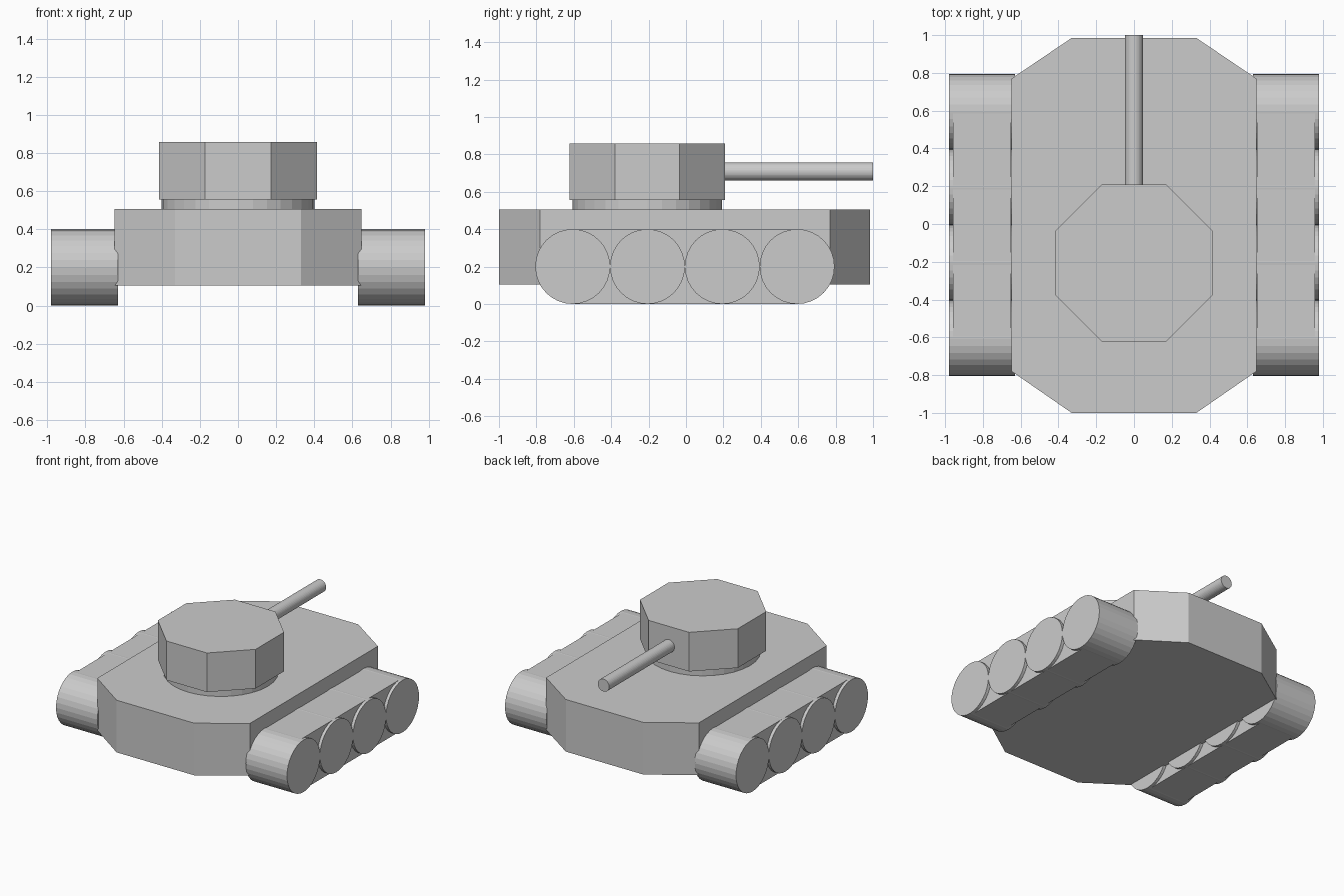
import bpy, bmesh, math
from mathutils import Matrix, Vector

if "Cube" in bpy.data.objects:
    bpy.data.objects.remove(bpy.data.objects["Cube"])


def prism(name, outline, z0, z1):
    """Extrude a plan outline (x, y) from z0 to z1."""
    bm = bmesh.new()
    face = bm.faces.new([bm.verts.new((x, y, z0)) for x, y in outline])
    ext = bmesh.ops.extrude_face_region(bm, geom=[face])
    top = [g for g in ext["geom"] if isinstance(g, bmesh.types.BMVert)]
    bmesh.ops.translate(bm, verts=top, vec=(0, 0, z1 - z0))
    bmesh.ops.recalc_face_normals(bm, faces=bm.faces)
    return finish(name, bm)


def cylinder(name, start, end, radius, sides=32):
    """Capped cylinder between two points."""
    a, b = Vector(start), Vector(end)
    rot = (b - a).to_track_quat('Z', 'Y').to_matrix().to_4x4()
    bm = bmesh.new()
    bmesh.ops.create_cone(bm, cap_ends=True, segments=sides, radius1=radius,
                          radius2=radius, depth=(b - a).length,
                          matrix=Matrix.Translation((a + b) / 2) @ rot)
    return finish(name, bm)


def finish(name, bm):
    mesh = bpy.data.meshes.new(name)
    bm.to_mesh(mesh)
    bm.free()
    obj = bpy.data.objects.new(name, mesh)
    bpy.context.collection.objects.link(obj)
    return obj


CY = -0.207  # turret centre along the hull

# Hull: long box with chamfered corners
prism("hull", [(-0.33, -1), (0.33, -1), (0.648, -0.78), (0.648, 0.77),
               (0.33, 0.985), (-0.33, 0.985), (-0.648, 0.77), (-0.648, -0.78)],
      0.105, 0.505)

# Turret ring, octagonal turret and gun barrel
cylinder("turret_ring", (0, CY, 0.49), (0, CY, 0.57), 0.4)
R = 0.415 / math.cos(math.pi / 8)
prism("turret", [(R * math.cos((k + 0.5) * math.pi / 4),
                  CY + R * math.sin((k + 0.5) * math.pi / 4)) for k in range(8)],
      0.557, 0.857)
cylinder("gun_barrel", (0, 0.15, 0.708), (0, 1.0, 0.708), 0.048)

# Track units on both sides: four wide wheels joined by a slightly narrower belt
for side, s in (("right", 1), ("left", -1)):
    for i in range(4):
        y = -0.606 + 0.4 * i
        cylinder(f"{side}_wheel_{i + 1}", (s * 0.63, y, 0.2), (s * 0.98, y, 0.2), 0.2)
    prism(f"{side}_track_belt", [(s * 0.652, -0.606), (s * 0.957, -0.606),
                                 (s * 0.957, 0.594), (s * 0.652, 0.594)],
          0.001, 0.399)
